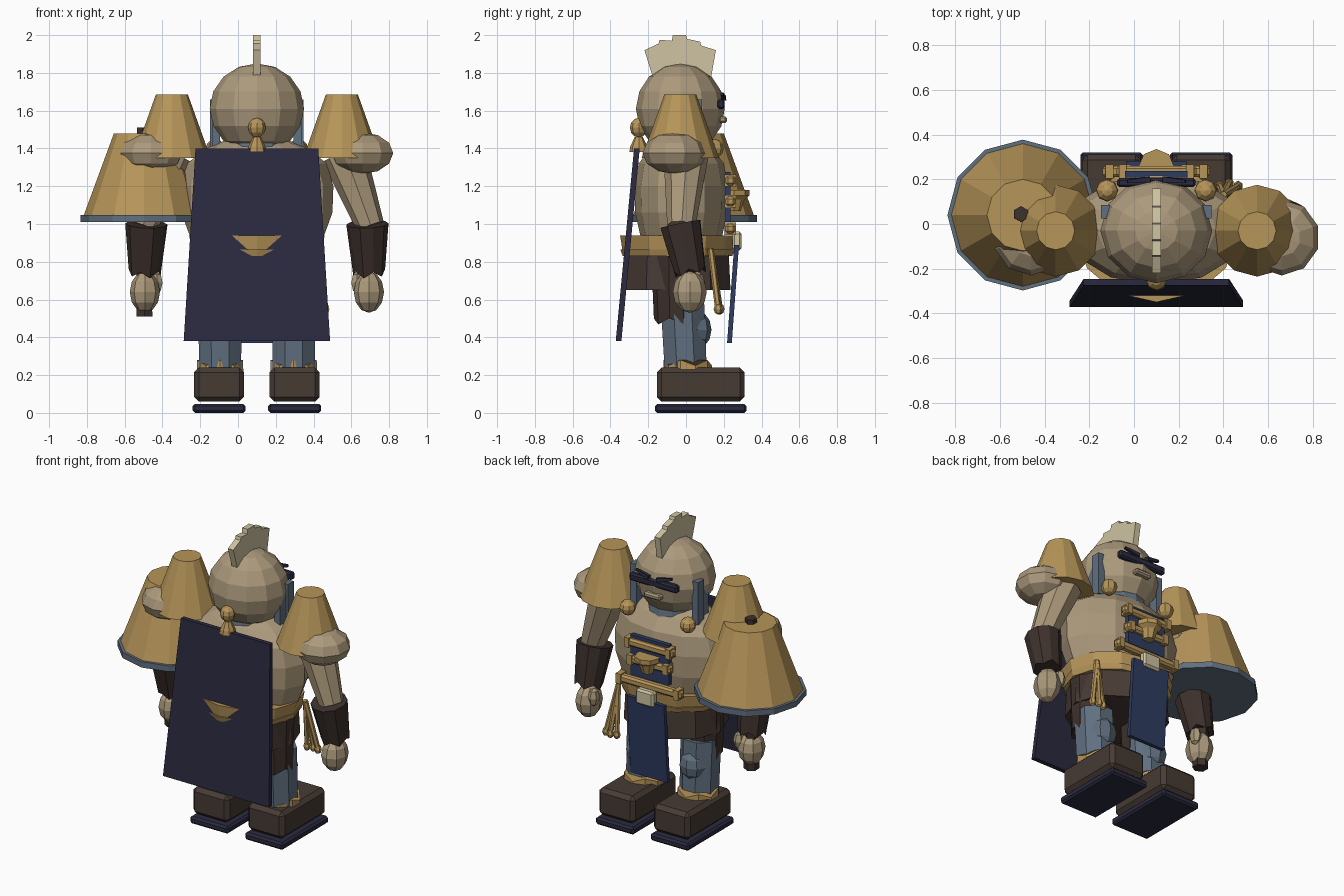
import bpy, bmesh
from math import sin, cos, pi
from mathutils import Vector

cube = bpy.data.objects.get("Cube")
if cube:
    bpy.data.objects.remove(cube)

CX = 0.1  # centre line of the figure


def material(name, rgb):
    m = bpy.data.materials.new(name)
    m.use_nodes = True
    m.diffuse_color = (*rgb, 1)
    bsdf = next(n for n in m.node_tree.nodes if n.type == 'BSDF_PRINCIPLED')
    bsdf.inputs["Base Color"].default_value = (*rgb, 1)
    return m


SKIN = material("beige", (0.41, 0.32, 0.20))
GOLD = material("gold", (0.47, 0.30, 0.10))
CREAM = material("cream", (0.62, 0.55, 0.36))
BROWN = material("boot brown", (0.063, 0.043, 0.034))
DARK = material("dark brown", (0.046, 0.030, 0.025))
SLATE = material("slate blue", (0.118, 0.160, 0.215))
NAVY = material("dark navy", (0.023, 0.023, 0.050))
BLUE = material("blue cloth", (0.027, 0.045, 0.120))


def finish(name, bm, mat):
    bmesh.ops.recalc_face_normals(bm, faces=bm.faces)
    me = bpy.data.meshes.new(name)
    bm.to_mesh(me)
    bm.free()
    me.materials.append(mat)
    ob = bpy.data.objects.new(name, me)
    bpy.context.collection.objects.link(ob)
    return ob


def rings(name, loops, mat):
    """Skin a stack of equal vertex loops and cap both ends."""
    bm = bmesh.new()
    rows = [[bm.verts.new(p) for p in loop] for loop in loops]
    n = len(rows[0])
    for a, b in zip(rows, rows[1:]):
        for i in range(n):
            bm.faces.new((a[i], a[(i + 1) % n], b[(i + 1) % n], b[i]))
    bm.faces.new(rows[0])
    bm.faces.new(rows[-1])
    return finish(name, bm, mat)


def lathe(name, profile, loc, mat, sides=12, sx=1, sy=1, turn=0):
    angles = [2 * pi * i / sides + turn for i in range(sides)]
    return rings(name, [[(loc[0] + r * sx * cos(a), loc[1] + r * sy * sin(a), loc[2] + z)
                         for a in angles] for r, z in profile], mat)


def tube(name, a, b, ra, rb, mat, sides=8, jag=0):
    """Tapered limb from a to b; jag makes the far edge ragged."""
    a, b = Vector(a), Vector(b)
    d = (b - a).normalized()
    q = Vector((0, 0, 1)).rotation_difference(d)
    angles = [2 * pi * (i + 0.5) / sides for i in range(sides)]
    spokes = [q @ Vector((cos(t), sin(t), 0)) for t in angles]
    return rings(name, [[a + s * ra for s in spokes],
                        [b + s * rb + d * jag * (i % 2) for i, s in enumerate(spokes)]], mat)


def ball(name, loc, radii, mat, seg=12, rows=8):
    bm = bmesh.new()
    bmesh.ops.create_uvsphere(bm, u_segments=seg, v_segments=rows, radius=1)
    for v in bm.verts:
        v.co = Vector(loc) + Vector(c * r for c, r in zip(v.co, radii))
    return finish(name, bm, mat)


def slab(name, low, high, mat, bevel=0):
    """Block between two rectangles given as (x, y, z, width, depth)."""
    def rect(x, y, z, w, d):
        return [(x + i * w / 2, y + j * d / 2, z)
                for i, j in ((-1, -1), (1, -1), (1, 1), (-1, 1))]
    ob = rings(name, [rect(*low), rect(*high)], mat)
    if bevel:
        mod = ob.modifiers.new("bevel", 'BEVEL')
        mod.width = bevel
        mod.segments = 1
    return ob


def box(name, x, y, z0, z1, w, d, mat, bevel=0):
    return slab(name, (x, y, z0, w, d), (x, y, z1, w, d), mat, bevel)


# Head, crest and face
ball("head", (CX, -0.03, 1.61), (0.25, 0.235, 0.24), SKIN)
crest = [(-0.17, 1.76), (-0.22, 1.92), (-0.145, 1.955), (-0.14, 1.975), (-0.075, 1.97),
         (-0.07, 2.0), (0, 2.0), (0.005, 1.98), (0.075, 1.965), (0.08, 1.945),
         (0.158, 1.92), (0.13, 1.76)]
rings("crest", [[(CX + s * 0.02, y, z) for y, z in crest] for s in (-1, 1)], CREAM)
box("visor", CX, 0.185, 1.61, 1.66, 0.35, 0.04, NAVY, 0.01)
box("nose", CX, 0.195, 1.535, 1.57, 0.12, 0.045, SKIN, 0.01)
lathe("neck", [(0.17, 1.36), (0.15, 1.48)], (CX, -0.02, 0), SLATE)

# Torso, belt and skirt
lathe("torso", [(0.31, 0.84), (0.36, 0.95), (0.4, 1.06), (0.405, 1.2), (0.37, 1.32),
                (0.27, 1.4), (0.15, 1.45)], (CX, -0.025, 0), SKIN, sy=0.61)
lathe("belt", [(0.292, 0.865), (0.304, 0.94)], (CX, -0.045, 0), GOLD, sx=1.18)
lathe("belt_hem", [(0.29, 0.83), (0.302, 0.865)], (CX, -0.045, 0), GOLD, sx=1.16)
lathe("skirt", [(0.26, 0.65), (0.29, 0.65), (0.28, 0.84), (0.25, 0.84), (0.24, 0.75)],
      (CX, -0.04, 0), BROWN, sides=10, sx=1.12)

# Cape and its clasp
slab("cape", (CX, -0.357, 0.38, 0.775, 0.03), (CX, -0.26, 1.4, 0.65, 0.03), NAVY)
lathe("clasp_stem", [(0.05, 1.38), (0.045, 1.41), (0.022, 1.46)], (CX, -0.25, 0), GOLD, sides=8)
ball("clasp_knob", (CX, -0.25, 1.51), (0.047, 0.047, 0.052), GOLD, 8, 6)

# Chest panel with gold trim, and hanging tabard
box("chest_panel", CX, 0.222, 1.01, 1.275, 0.28, 0.028, BLUE)
for i, (z, w) in enumerate(((1.23, 0.36), (1.12, 0.32), (0.975, 0.48))):
    box(f"chest_bar_{i + 1}", CX, 0.235, z - 0.025, z + 0.025, w, 0.05, GOLD, 0.012)
    for s in (-1, 1):
        box(f"bar_end_{i + 1}", CX + s * (w / 2 - 0.03), 0.235, z - 0.032, z + 0.032,
            0.035, 0.062, GOLD)
lathe("chest_cup", [(0.035, 1.07), (0.055, 1.13), (0.08, 1.15), (0.08, 1.18)],
      (CX, 0.255, 0), GOLD, sides=8)
slab("tabard", (CX, 0.23, 0.37, 0.27, 0.025), (CX, 0.268, 0.89, 0.27, 0.025), BLUE)
box("buckle", CX, 0.27, 0.86, 0.96, 0.13, 0.05, CREAM, 0.012)

# Cords at the left hip
for i in range(3):
    x = 0.385 + 0.03 * i
    end = (x + 0.01 * i, 0.17 + 0.01 * (i % 2), 0.55)
    tube(f"cord_{i + 1}", (0.4, 0.13, 0.87), end, 0.016, 0.016, GOLD, 6)
    ball(f"cord_end_{i + 1}", end, (0.022, 0.024, 0.03), GOLD, 6, 4)

# Paired parts
for s, side in ((1, "left"), (-1, "right")):
    def X(d):
        return CX + s * d
    # Face and collar
    box(side + "_ear_flap", X(0.225), 0.055, 1.38, 1.66, 0.045, 0.06, SLATE)
    box(side + "_ear_flap_back", X(0.215), -0.01, 1.39, 1.6, 0.04, 0.06, SLATE)
    tube(side + "_brow", (X(0.03), 0.2, 1.665), (X(0.13), 0.19, 1.69), 0.018, 0.01, NAVY, 4)
    ball(side + "_collar_knob", (X(0.22), 0.15, 1.4), (0.05, 0.05, 0.05), GOLD, 8, 6)
    # Shoulder and arm
    lathe(side + "_pauldron", [(0.205, 1.35), (0.085, 1.685)], (X(0.45), -0.03, 0), GOLD)
    ball(side + "_shoulder", (X(0.56), -0.06, 1.375), (0.17, 0.17, 0.11), SKIN, 10, 6)
    tube(side + "_upper_arm", (X(0.46), 0, 1.37), (X(0.6), -0.025, 0.99), 0.12, 0.075, SKIN)
    tube(side + "_forearm", (X(0.585), -0.03, 1.0), (X(0.595), 0.025, 0.73), 0.112, 0.085,
         DARK, 10, -0.03)
    ball(side + "_hand", (X(0.593), 0.02, 0.64), (0.08, 0.09, 0.11), SKIN, 8, 6)
    ball(side + "_thumb", (X(0.53), 0.06, 0.69), (0.035, 0.04, 0.06), SKIN, 6, 4)
    # Leg and foot
    tube(side + "_thigh", (X(0.19), -0.05, 0.84), (X(0.195), -0.05, 0.47), 0.135, 0.12,
         DARK, 10, -0.03)
    tube(side + "_shin", (X(0.195), -0.02, 0.6), (X(0.195), 0, 0.2), 0.125, 0.12, SLATE)
    ball(side + "_knee", (X(0.195), 0.06, 0.44), (0.09, 0.075, 0.1), SLATE, 8, 6)
    tube(side + "_ankle_cuff", (X(0.195), 0.01, 0.2), (X(0.195), 0.01, 0.25), 0.13, 0.128,
         GOLD, 10, 0.03)
    box(side + "_shoe", X(0.2), 0.078, 0.06, 0.24, 0.265, 0.465, BROWN, 0.025)
    box(side + "_sole", X(0.2), 0.078, 0.0, 0.048, 0.28, 0.485, NAVY, 0.012)

# Conical shield on a staff in the right hand
tube("staff", (-0.495, 0.025, 0.51), (-0.505, 0.045, 1.51), 0.048, 0.035, DARK, 6)
lathe("shield_cone", [(0.32, 1.045), (0.16, 1.48)], (-0.497, 0.04, 0), GOLD)
lathe("shield_rim", [(0.337, 1.01), (0.337, 1.048)], (-0.497, 0.04, 0), SLATE)
